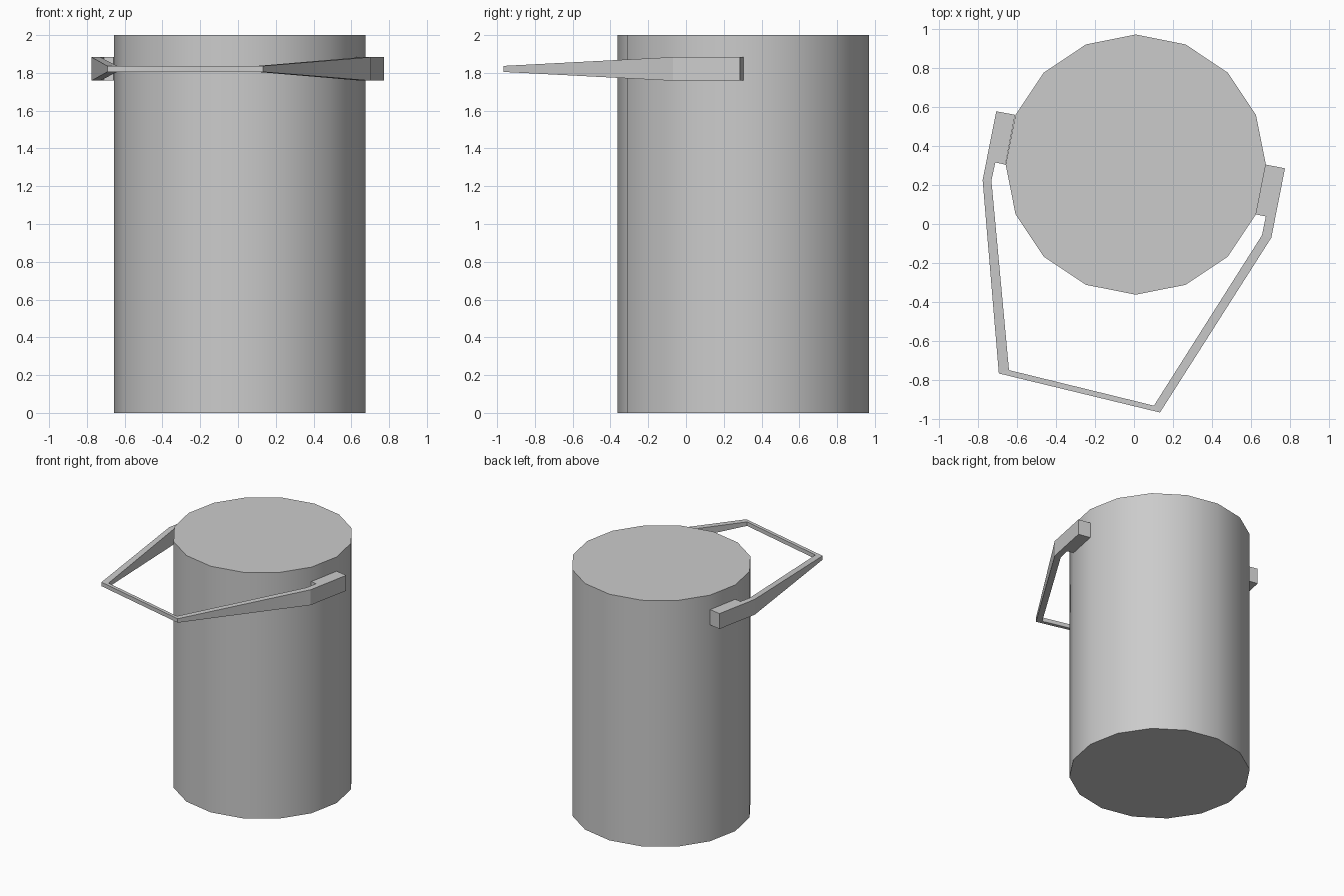
import bpy, bmesh

if "Cube" in bpy.data.objects:
    bpy.data.objects.remove(bpy.data.objects["Cube"])

# Body: 16-sided smooth cylinder
bpy.ops.mesh.primitive_cylinder_add(vertices=16, radius=0.666, depth=2,
                                    location=(0.009, 0.304, 1))
body = bpy.context.object
body.name = "body"
bpy.ops.object.shade_smooth_by_angle()

# Handle plan: x, y and half height of each point
T, N = 0.0625, 0.016
MID_Z = 1.821
plan = [
    # left mounting block
    (-0.705, 0.577, T), (-0.609, 0.559, T), (-0.658, 0.304, T), (-0.710, 0.315, T),
    # left bend, then the two front corners (outer, inner)
    (-0.775, 0.225, T), (-0.730, 0.222, T),
    (-0.692, -0.765, N), (-0.640, -0.748, N),
    (0.133, -0.965, N), (0.102, -0.930, N),
    # right bend
    (0.703, -0.070, T), (0.655, -0.058, T),
    # right mounting block
    (0.675, 0.039, T), (0.624, 0.049, T), (0.675, 0.304, T), (0.773, 0.285, T),
]
cells = [(0, 4, 5, 3, 2, 1), (4, 6, 7, 5), (6, 8, 9, 7),
         (8, 10, 11, 9), (10, 15, 14, 13, 12, 11)]

# Top faces extruded down, mirrored about the handle's mid height
bm = bmesh.new()
verts = [bm.verts.new((x, y, h)) for x, y, h in plan]
faces = [bm.faces.new([verts[i] for i in c]) for c in cells]
new = bmesh.ops.extrude_face_region(bm, geom=faces, use_keep_orig=True)["geom"]
for v in new:
    if isinstance(v, bmesh.types.BMVert):
        v.co.z = -v.co.z
bmesh.ops.recalc_face_normals(bm, faces=bm.faces)
mesh = bpy.data.meshes.new("handle")
bm.to_mesh(mesh)
bm.free()
handle = bpy.data.objects.new("handle", mesh)
handle.location.z = MID_Z
bpy.context.collection.objects.link(handle)
